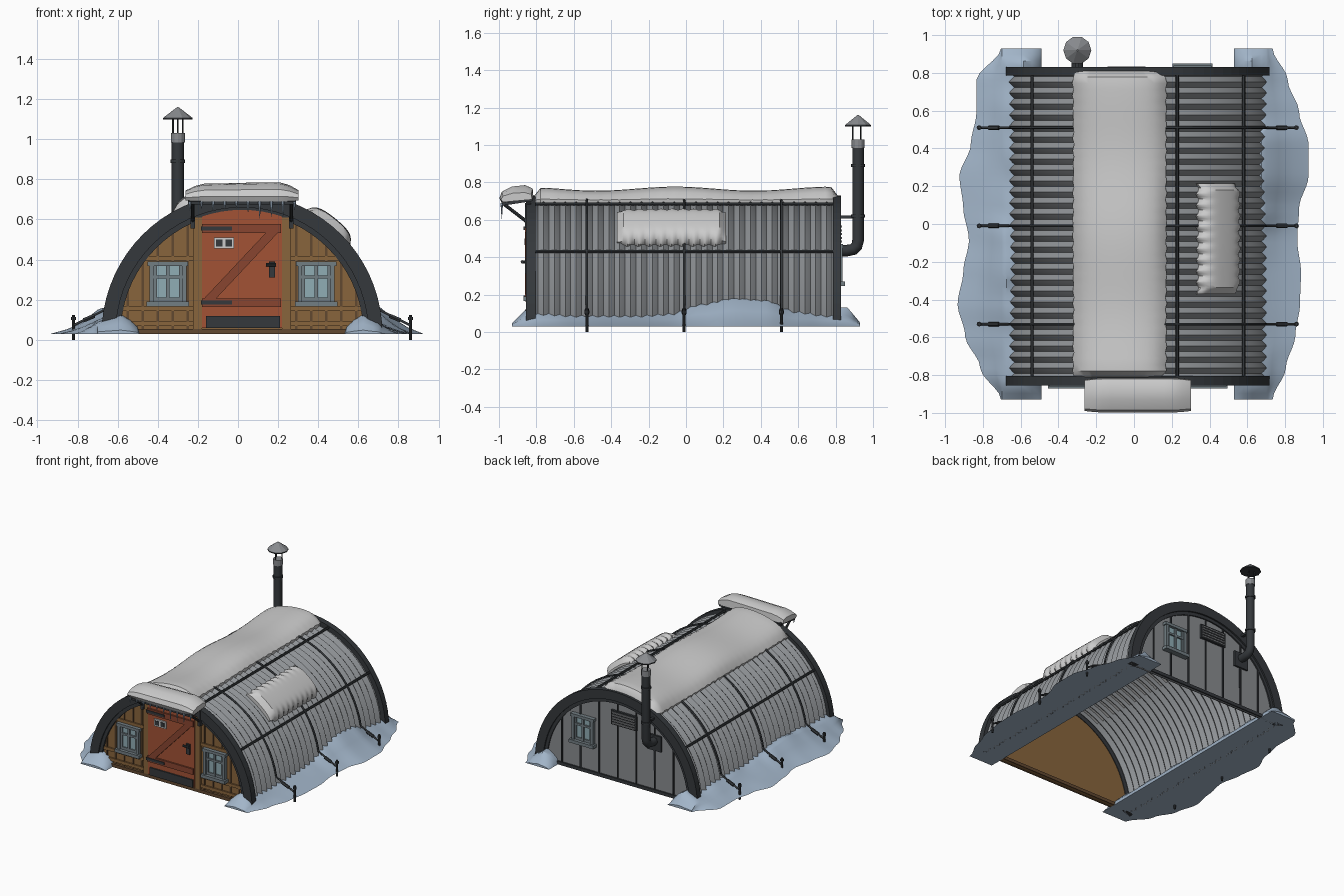
import bpy, bmesh, math, random
from math import sin, cos, pi, radians, sqrt
from mathutils import Vector

if "Cube" in bpy.data.objects:
    bpy.data.objects.remove(bpy.data.objects["Cube"])

random.seed(4)
CX, CZ = 0.02, 0.03          # centre of the arch

def mat(name, *c):
    m = bpy.data.materials.new(name)
    m.diffuse_color = (*c, 1)
    m.use_nodes = True
    m.node_tree.nodes["Principled BSDF"].inputs["Base Color"].default_value = m.diffuse_color
    return m

STEEL = mat("steel", .27, .285, .30)
WALL = mat("back_grey", .25, .26, .275)
DARK = mat("dark_metal", .035, .04, .045)
SNOW = mat("snow", .68, .68, .68)
DRIFT = mat("drift_snow", .36, .46, .58)
WOOD = mat("wood", .25, .13, .045)
WOOD2 = mat("dark_wood", .12, .065, .03)
RED = mat("red_paint", .36, .085, .035)
RED2 = mat("red_trim", .25, .06, .03)
FRAME = mat("window_frame", .17, .21, .23)
GLASS = mat("glass", .28, .42, .46)

def loft(name, rings, m, closed=True, caps=True, smooth=False):
    """Skin a row of equal-length rings of points."""
    bm = bmesh.new()
    R = [[bm.verts.new(p) for p in r] for r in rings]
    n = len(R[0])
    for a, b in zip(R, R[1:]):
        for i in range(n if closed else n - 1):
            j = (i + 1) % n
            bm.faces.new((a[i], a[j], b[j], b[i]))
    if closed and caps:
        bm.faces.new(R[0])
        bm.faces.new(R[-1])
    bmesh.ops.recalc_face_normals(bm, faces=bm.faces)
    me = bpy.data.meshes.new(name)
    bm.to_mesh(me)
    bm.free()
    ob = bpy.data.objects.new(name, me)
    bpy.context.collection.objects.link(ob)
    me.materials.append(m)
    if smooth:
        bpy.ops.object.select_all(action='DESELECT')
        ob.select_set(True)
        bpy.context.view_layer.objects.active = ob
        bpy.ops.object.shade_smooth_by_angle(angle=radians(40))
    return ob

def prism(name, pts, y0, y1, m):
    return loft(name, [[(x, y, z) for x, z in pts] for y in (y0, y1)], m)

def box(name, x0, x1, y0, y1, z0, z1, m):
    return prism(name, [(x0, z0), (x1, z0), (x1, z1), (x0, z1)], y0, y1, m)

def bar(name, a, b, r, m, sides=8, r2=None):
    a, b = Vector(a), Vector(b)
    q = (b - a).to_track_quat('Z', 'Y')
    ring = lambda c, rr: [c + q @ Vector((rr * cos(2 * pi * i / sides), rr * sin(2 * pi * i / sides), 0)) for i in range(sides)]
    return loft(name, [ring(a, r), ring(b, r if r2 is None else r2)], m)

def tube(name, pts, r, m, res=1):
    cu = bpy.data.curves.new(name, 'CURVE')
    cu.dimensions, cu.bevel_depth, cu.bevel_resolution, cu.use_fill_caps = '3D', r, res, True
    s = cu.splines.new('POLY')
    s.points.add(len(pts) - 1)
    for p, c in zip(s.points, pts):
        p.co = (*c, 1)
    cu.materials.append(m)
    ob = bpy.data.objects.new(name, cu)
    bpy.context.collection.objects.link(ob)
    return ob

def arc(r, a0=0, a1=180, n=36):
    return [(CX + r * cos(radians(a0 + (a1 - a0) * i / n)), CZ + r * sin(radians(a0 + (a1 - a0) * i / n))) for i in range(n + 1)]

def lerp(tab, t):
    f = max(0, min(t, .9999)) * (len(tab) - 1)
    i = int(f)
    u = f - i
    u = u * u * (3 - 2 * u)
    return tab[i] * (1 - u) + tab[i + 1] * u

# corrugated arched shell
N, K = 112, 28
shell = loft("corrugated_shell", [[(x, y, z) for x, z in arc(.668 + .013 * cos(2 * pi * K * j / N))]
             for j, y in ((j, -.82 + 1.63 * j / N) for j in range(N + 1))], STEEL, closed=False, smooth=True)
sol = shell.modifiers.new("thickness", 'SOLIDIFY')
sol.thickness, sol.offset = .008, 0

# end arches with a raised inner lip
for name, y0, y1, s in (("front_arch", -.855, -.805, -1), ("back_arch", .785, .83, 1)):
    prism(name, arc(.70) + arc(.63)[::-1], y0, y1, DARK)
    yo = (y0 if s < 0 else y1) - s * .012
    prism(name + "_lip", arc(.64) + arc(.605)[::-1], yo, yo - s * .03, DARK)

# end walls and sills
prism("front_wall", arc(.64), -.825, -.81, WOOD)
prism("back_wall", arc(.64), .795, .808, WALL)
box("front_sill", -.60, .64, -.845, -.80, .03, .055, WOOD2)
box("back_sill", -.60, .64, .79, .82, .03, .055, DARK)

# plank battens and rails
top = lambda x, r=.62: CZ + sqrt(max(0, r * r - (x - CX) ** 2))
for i in range(5):
    for s in (-1, 1):
        x = CX + s * (.27 + .075 * i)
        box("front_batten", x - .006, x + .006, -.832, -.82, .05, top(x), WOOD2)
for s in (-1, 1):
    for z in (.08, .155, .405):
        xa, xb = sorted((CX + s * .2, CX + s * (.60 if z < .2 else .48)))
        box("front_rail", xa, xb, -.836, -.82, z - .012, z + .012, WOOD)
    x = CX + s * .222
    box("door_post", x - .022, x + .022, -.845, -.82, .05, top(x), WOOD)
for i in range(-3, 4):
    x = CX + i * .16
    box("back_seam", x - .005, x + .005, .80, .816, .05, top(x), DARK)

# door with braces, hinges, peep window and handle
prism("door", [(-.18, .06), (.22, .06)] + arc(.618, 71.2, 108.8, 8), -.85, -.82, RED)
for z in (.185, .555):
    box("door_brace", -.18, .215, -.862, -.85, z - .022, z + .022, RED2)
    box("door_hinge", -.185, -.03, -.868, -.86, z - .01, z + .01, DARK)
prism("door_diagonal", [(-.17, .205), (-.11, .205), (.20, .535), (.14, .535)], -.862, -.85, RED2)
box("kick_plate", -.16, .21, -.86, -.85, .06, .12, DARK)
box("peep_frame", -.12, -.02, -.86, -.85, .455, .51, SNOW)
for x in (-.093, -.047):
    box("peep_pane", x - .016, x + .016, -.864, -.858, .466, .499, DARK)
box("handle_plate", .155, .185, -.862, -.85, .31, .39, DARK)
bar("door_handle", (.14, -.875, .375), (.19, -.875, .375), .009, DARK)
bar("handle_stem", (.17, -.88, .375), (.17, -.85, .375), .008, DARK)

# windows
def window(cx, cz, y, s):
    def part(n, x0, x1, z0, z1, d, m):
        ya, yb = sorted((y, y + s * d))
        box("window_" + n, cx + x0, cx + x1, ya, yb, cz + z0, cz + z1, m)
    part("glass", -.075, .075, -.09, .09, .012, GLASS)
    for k in (-1, 1):
        part("jamb", *sorted((k * .07, k * .092)), -.105, .105, .03, FRAME)
        part("sash", *sorted((k * .055, k * .072)), -.09, .09, .02, FRAME)
    part("head", -.10, .10, .088, .11, .034, FRAME)
    part("sill", -.105, .105, -.115, -.09, .045, FRAME)
    part("mullion", -.008, .008, -.09, .09, .024, FRAME)
    part("transom", -.07, .07, .025, .04, .024, FRAME)
    part("bottom_rail", -.07, .07, -.09, -.07, .02, FRAME)
window(-.35, .28, -.825, -1)
window(.39, .28, -.825, -1)
window(.31, .36, .806, 1)

# back vent and flue plate
box("vent", -.15, .07, .80, .825, .47, .58, DARK)
for i in range(5):
    box("vent_slat", -.14, .06, .82, .833, .478 + .02 * i, .489 + .02 * i, WALL)
box("flue_plate", -.36, -.24, .80, .822, .36, .48, DARK)
box("flue_streak", -.305, -.29, .80, .813, .2, .36, DARK)

# chimney: elbow pipe, collars, bracket, rain cap
FX, FY = -.30, .92
tube("flue_pipe", [(FX, .80, .435), (FX, .86, .435), (FX, .895, .442), (FX, .913, .46), (FX, FY, .49), (FX, FY, 1.0)], .031, DARK, 2)
bar("flue_top", (FX, FY, .985), (FX, FY, 1.03), .035, WALL, 12)
for z in (.62, .89):
    bar("flue_collar", (FX, FY, z - .008), (FX, FY, z + .008), .037, DARK, 12)
box("flue_bracket", FX - .01, FX + .01, .81, .90, .607, .623, DARK)
for i in range(3):
    a = 2 * pi * i / 3 + .5
    bar("cap_rod", (FX + .028 * cos(a), FY + .028 * sin(a), 1.02), (FX + .028 * cos(a), FY + .028 * sin(a), 1.11), .004, DARK, 6)
bar("cap_rim", (FX, FY, 1.098), (FX, FY, 1.106), .074, DARK, 10)
bar("rain_cap", (FX, FY, 1.106), (FX, FY, 1.16), .074, WALL, 10, .004)

# roof purlins
for a in (35.5, 72.3, 107.7, 144.5):
    x, z = arc(.688, a, a, 1)[0]
    bar("purlin", (x, -.81, z), (x, .79, z), .009, DARK, 6)

# tie-down straps, tensioners and ground stakes
for y in (-.53, -.01, .51):
    A = [(x, y, z) for x, z in arc(.692, 10, 170, 32)]
    tube("strap", [(CX + .835, y, .075)] + A + [(CX - .835, y, .075)], .007, DARK)
    for s in (-1, 1):
        x = CX + s * .84
        bar("stake", (x, y, 0), (x, y, .125), .008, DARK)
        bar("stake_head", (x, y, .1), (x, y, .115), .013, DARK)
        bar("tensioner", (CX + s * .735, y, .12), (CX + s * .79, y, .097), .012, DARK, 6)

# snow lying on the curved roof
def roof_snow(name, a0, a1, y0, y1, thick, wob, n=14, ny=50, scallop=0):
    rings = []
    for j in range(ny + 1):
        t = j / ny
        y = y0 + (y1 - y0) * t
        ey = min(1, .3 + min(t, 1 - t) * (y1 - y0) / .05)
        sc = scallop * sin(2 * pi * y / .0582)
        b0 = a0 + sc + (1 - ey) * 3
        outer = []
        for i in range(n + 1):
            u = i / n
            e = (1 - abs(2 * u - 1) ** 5) * .75 + .25
            a = radians(b0 + (a1 - sc - b0) * u)
            r = .682 + thick * e * ey * (1 + wob * sin(7.5 * y + 2))
            outer.append((CX + r * cos(a), y, CZ + r * sin(a)))
        inner = [(x, y, z) for x, z in arc(.667, b0, a1 - sc, n)]
        rings.append(outer + inner[::-1])
    loft(name, rings, SNOW, smooth=True)
roof_snow("ridge_snow", 77.5, 119.5, -.81, .81, .055, .2, scallop=.4)
roof_snow("snow_patch", 40, 62, -.37, .215, .055, .05, scallop=.8)

# porch canopy: board, snow, brackets, icicles
loft("canopy_board", [[(x, -.985, .675), (x, -.82, .70), (x, -.82, .715), (x, -.985, .69)] for x in (-.25, .29)], DARK)
prof = [(-.985, .69), (-.998, .715), (-.985, .748), (-.93, .775), (-.86, .782), (-.82, .765), (-.815, .715)]
rings = []
for i in range(13):
    x = -.262 + .564 * i / 12
    k = (.55, .85, 1)[min(i, 12 - i, 2)]
    rings.append([(x, -.905 + (y + .905) * (.8 + .2 * k), .70 + (z - .70) * k * (1 + .04 * sin(9 * x))) for y, z in prof])
loft("canopy_snow", rings, SNOW, smooth=True)
for x in (-.225, .265):
    bar("canopy_strut", (x, -.975, .685), (x, -.845, .585), .009, DARK)
    box("canopy_post", x - .011, x + .011, -.862, -.83, .555, .69, DARK)
for i in range(10):
    x = -.24 + .058 * i
    bar("icicle", (x, -.985, .69), (x, -.985, .68 - random.uniform(.02, .08)), .008, DRIFT, 6, .001)

# snow drifts along both sides, wrapping the arch feet
OUT = {1: [.73, .80, .85, .875, .88, .86, .87, .92, .92, .87, .81, .73],
       -1: [.70, .81, .89, .93, .90, .87, .90, .92, .86, .83, .83, .70]}
HW = {1: [.08, .09, .08, .08, .08, .09, .14, .17, .16, .10, .08, .08],
      -1: [.08, .09, .10, .13, .15, .14, .10, .09, .10, .10, .08, .08]}
for s in (1, -1):
    rings = []
    for j in range(57):
        t = j / 56
        y = -.93 + 1.86 * t
        xo, hw = lerp(OUT[s], t), lerp(HW[s], t)
        f = min(1, .2 + (.93 - abs(y)) / .09)
        xi = .53 if s > 0 else .49
        w = xo - .70
        bump = .145 + .012 * sin(23 * y)
        P = [(xi, .03), (xi + .012, .03 + .035 * f), (xi + .05, .03 + .62 * (bump - .03) * f), (xi + .095, .03 + (bump - .03) * f * .85),
             (.675, .03 + (hw - .02) * f), (.70, .03 + (hw - .03) * f), (.70 + w * .3, .03 + (hw - .03) * .6 * f),
             (.70 + w * .65, .03 + (hw - .03) * .24 * f), (xo + .004, .03)]
        rings.append([(s * x, y, z) for x, z in P])
    loft("snow_drift_right" if s > 0 else "snow_drift_left", rings, DRIFT, smooth=True)
